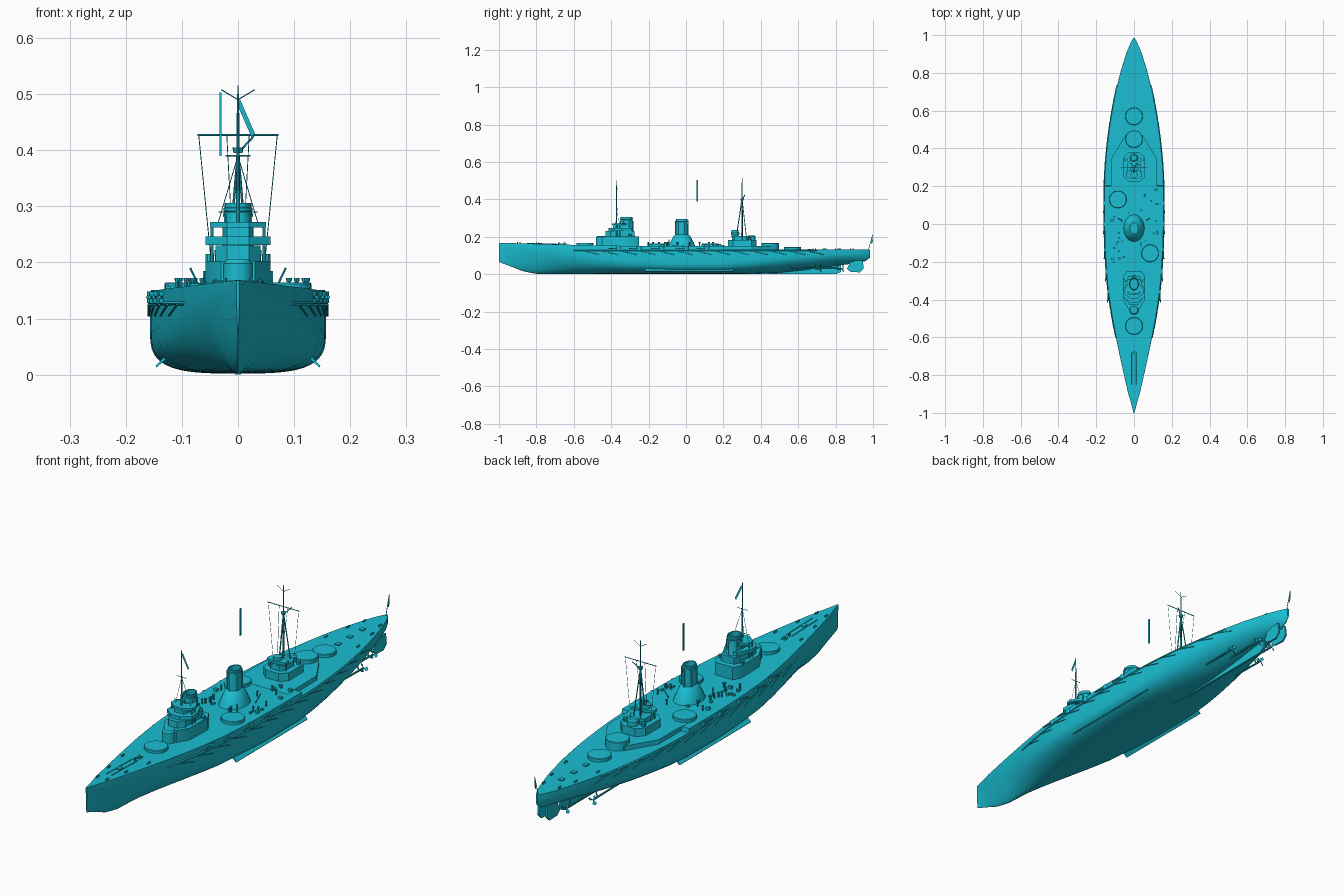
import bpy, bmesh, math, random
from mathutils import Vector, Matrix

if "Cube" in bpy.data.objects:
    bpy.data.objects.remove(bpy.data.objects["Cube"])

random.seed(4)
MAT = bpy.data.materials.new("ship_cyan")
MAT.diffuse_color = (0.01, 0.52, 0.65, 1)
MAT.use_nodes = True
MAT.node_tree.nodes["Principled BSDF"].inputs["Base Color"].default_value = MAT.diffuse_color


def make(name, bm, smooth=True):
    bmesh.ops.recalc_face_normals(bm, faces=bm.faces)
    me = bpy.data.meshes.new(name)
    bm.to_mesh(me)
    bm.free()
    ob = bpy.data.objects.new(name, me)
    bpy.context.collection.objects.link(ob)
    me.materials.append(MAT)
    if smooth:
        bpy.ops.object.select_all(action='DESELECT')
        ob.select_set(True)
        bpy.context.view_layer.objects.active = ob
        bpy.ops.object.shade_smooth_by_angle(angle=math.radians(32))
    return ob


def loft(bm, rings):
    vs = [[bm.verts.new(p) for p in r] for r in rings]
    n = len(vs[0])
    for a, b in zip(vs, vs[1:]):
        for i in range(n):
            bm.faces.new((a[i], a[(i + 1) % n], b[(i + 1) % n], b[i]))
    bm.faces.new(vs[0])
    bm.faces.new(vs[-1])


def prism(bm, pts, z0, z1):
    loft(bm, [[(x, y, z) for x, y in pts] for z in (z0, z1)])


def sym(right):
    # mirror a right-hand outline across x = 0
    return right + [(-x, y) for x, y in reversed(right)]


def box(bm, x, y, z0, z1, hx, hy):
    prism(bm, [(x - hx, y - hy), (x + hx, y - hy), (x + hx, y + hy), (x - hx, y + hy)], z0, z1)


def drum(bm, x, y, prof, sy=1, n=24):
    # stacked rings: prof is a list of (radius, z)
    loft(bm, [[(x + r * math.cos(2 * math.pi * i / n), y + sy * r * math.sin(2 * math.pi * i / n), z)
               for i in range(n)] for r, z in prof])


def rod(bm, p, q, r, r2=None, n=6):
    p, q = Vector(p), Vector(q)
    d = q - p
    m = Matrix.Translation((p + q) / 2) @ d.to_track_quat('Z', 'Y').to_matrix().to_4x4()
    bmesh.ops.create_cone(bm, cap_ends=True, segments=n, radius1=r, radius2=r if r2 is None else r2,
                          depth=d.length, matrix=m)


def lerp(tab, y):
    if y <= tab[0][0]:
        return tab[0][1]
    for (a, u), (b, v) in zip(tab, tab[1:]):
        if y <= b:
            return u + (v - u) * (y - a) / (b - a)
    return tab[-1][1]


BEAM = [(-1, .003), (-.95, .015), (-.9, .03), (-.8, .053), (-.7, .075), (-.6, .096), (-.5, .115), (-.4, .131),
        (-.3, .143), (-.2, .15), (-.1, .155), (0, .157), (.2, .157), (.3, .153), (.4, .144), (.5, .132),
        (.6, .116), (.7, .097), (.8, .073), (.9, .042), (.95, .023), (.985, .004)]
KEEL = [(-1, .065), (-.92, .035), (-.87, .015), (-.8, .002), (.3, .002), (.5, .008), (.65, .024),
        (.8, .045), (.92, .06), (.96, .07), (.985, .09)]
FULL = [(-1, 1.3), (-.7, 1.6), (-.3, 2.8), (0, 3.4), (.2, 3.2), (.5, 2.1), (.8, 1.7), (.985, 1.5)]
SIDE = [(-1, .155), (-.7, .13), (-.3, .085), (.2, .08), (.6, .095), (.985, .11)]
DECK = [(-1, .168), (-.6, .157), (-.3, .151), (.2, .15), (.203, .133), (.6, .131), (.985, .132)]

# Hull with stepped sheer
ys = sorted({-1 + 1.985 * i / 80 for i in range(81)} | {.2, .203, -.8, .96})
rings = []
for y in ys:
    b, k, n, s, d = (lerp(t, y) for t in (BEAM, KEEL, FULL, SIDE, DECK))
    half = []
    for i in range(1, 13):
        a = math.pi / 2 * i / 12
        half.append((b * math.sin(a) ** (2 / n), y, k + (s - k) * (1 - max(0, math.cos(a)) ** (2 / n))))
    half += [(b, y, (s + d) / 2), (b * .99, y, d)]
    rings.append([(-x, y, z) for x, y, z in reversed(half)] + [(0, y, k)] + half)
bm = bmesh.new()
loft(bm, rings)
make("hull", bm)

# Raised aft deck and casemate step
bm = bmesh.new()
prism(bm, sym([(.125, .15), (.12, .22), (.118, .35), (.045, .47)]), .12, .151)
make("aft_upper_deck", bm, False)

# Skeg, twin rudders, bilge keels
bm = bmesh.new()
loft(bm, [[(x, y, z) for y, z in ((.25, .0), (.8, .0), (.83, .012), (.83, .06), (.25, .01))] for x in (-.005, .005)])
make("skeg", bm, False)
bm = bmesh.new()
for x in (-.018, .018):
    loft(bm, [[(x + w, y, z) for y, z in ((.88, .07), (.86, .03), (.88, .012), (.93, .01), (.95, .03), (.945, .075))]
              for w in (-.004, .004)])
make("rudders", bm, False)
bm = bmesh.new()
for s in (-1, 1):
    loft(bm, [[(s * x, y, z) for x, z in ((.125, .03), (.145, .013), (.147, .016), (.128, .035))]
              for y in (-.22, .25)])
make("bilge_keels", bm, False)

# Propeller shafts and screws
bm = bmesh.new()
for s in (-1, 1):
    for x, y0, y1, z in ((.075, .45, .72, .03), (.035, .55, .84, .03)):
        rod(bm, (s * x, y0, z + .005), (s * x, y1, z), .004, n=8)
        rod(bm, (s * x, y1 - .03, z), (s * x * .8, y1 - .03, z + .04), .003)
        for k in range(3):
            a = k * 2 * math.pi / 3
            c, w = Vector((s * x, y1, z)), Vector((math.cos(a), 0, math.sin(a)))
            t = Vector((-w.z, .5, w.x)) * .008
            bm.faces.new([bm.verts.new(v) for v in (c, c + w * .015 - t, c + w * .023, c + w * .015 + t)])
make("shafts_and_propellers", bm)

# Barbettes
bm = bmesh.new()
for x, y, z in ((0, -.54, .168), (-.085, .13, .164), (.085, -.155, .164), (0, .45, .167), (0, .57, .145)):
    drum(bm, x, y, [(.046, .12), (.046, z - .002), (.044, z)], n=32)
make("barbettes", bm)

# Casemate guns, net shelf and net booms along the sides
guns, nets = bmesh.new(), bmesh.new()
for s in (-1, 1):
    for y in (-.36, -.25, -.13, .0, .11):
        b = lerp(BEAM, y)
        drum(guns, s * (b - .012), y, [(.017, .128), (.017, .148)], n=12)
        rod(guns, (s * b, y, .138), (s * (b + .004), y - .055, .138), .003, n=8)
    for y in [-.55 + .1 * i for i in range(13)]:
        p, q = ((s * (lerp(BEAM, v) + .003), v, z) for v, z in ((y, .125), (y + .085, .105)))
        rod(nets, p, q, .0018)
    run = [-.6 + .065 * i for i in range(21)]
    for a, c in zip(run, run[1:]):
        rod(nets, (s * lerp(BEAM, a), a, .127), (s * lerp(BEAM, c), c, .127), .0035, n=4)
make("casemate_guns", guns)
make("torpedo_net_gear", nets, False)

# Forward superstructure with conning tower and bridge platforms
bm = bmesh.new()
prism(bm, sym([(.03, -.45), (.058, -.40), (.058, -.28), (.04, -.25)]), .148, .203)
prism(bm, sym([(.02, -.43), (.04, -.405), (.04, -.30), (.03, -.275)]), .2, .23)
drum(bm, 0, -.455, [(.026, .148), (.026, .198), (.02, .205)], n=16)
prism(bm, sym([(.02, -.415), (.058, -.385), (.058, -.35), (.03, -.29)]), .231, .246)
prism(bm, sym([(.02, -.395), (.05, -.37), (.05, -.345), (.025, -.31)]), .262, .272)
prism(bm, sym([(.02, -.39), (.028, -.37), (.028, -.33)]), .244, .264)
for s in (-1, 1):
    for y in (-.37, -.352):
        rod(bm, (s * .046, y, .2), (s * .046, y, .265), .003)
    rod(bm, (s * .05, -.3, .203), (s * .05, -.3, .215), .008, n=10)
make("forward_superstructure", bm)

# Funnels with open tops
for name, y, z0, prof in (
        ("forward_funnel", -.318, .2, [(.036, .2), (.026, .235), (.024, .29), (.026, .292), (.026, .297), (.024, .298),
                                       (.024, .306), (.02, .306), (.02, .285)]),
        ("aft_funnel", -.022, .148, [(.056, .148), (.05, .165), (.034, .205), (.025, .212), (.024, .28), (.027, .282),
                                     (.027, .287), (.024, .288), (.024, .295), (.02, .295), (.02, .27)])):
    bm = bmesh.new()
    drum(bm, 0, y, prof, 1.3)
    for i in range(6):
        a = math.pi / 3 * (i + .5)
        x, v = .026 * math.cos(a), y + .034 * math.sin(a)
        rod(bm, (x, v, z0 + .02), (x, v, .285), .0025)
    make(name, bm)

# Aft superstructure
bm = bmesh.new()
prism(bm, sym([(.03, .225), (.058, .25), (.058, .35), (.03, .378)]), .148, .184)
prism(bm, sym([(.02, .245), (.035, .26), (.035, .32), (.02, .335)]), .18, .205)
prism(bm, sym([(.02, .24), (.042, .25), (.042, .275), (.02, .285)]), .212, .222)
drum(bm, 0, .262, [(.018, .2), (.018, .236)], n=16)
drum(bm, 0, .35, [(.022, .18), (.022, .203), (.015, .208)], n=16)
for s in (-1, 1):
    drum(bm, s * .042, .34, [(.009, .184), (.009, .2)], n=10)
    rod(bm, (s * .038, .262, .184), (s * .038, .262, .213), .003)
make("aft_superstructure", bm)

# Fore mast with yard and pennant
bm = bmesh.new()
rod(bm, (0, -.372, .24), (0, -.372, .5), .004, .0015, 8)
rod(bm, (-.022, -.372, .39), (.022, -.372, .39), .0012)
rod(bm, (-.035, -.372, .29), (.035, -.372, .29), .0012)
for s in (-1, 1):
    rod(bm, (0, -.372, .39), (s * .035, -.36, .272), .0008, n=4)
loft(bm, [[(x + w, y, z) for x, y, z in ((.003, -.37, .49), (.029, -.365, .43), (.024, -.365, .424), (.0, -.37, .478))]
          for w in (0, .001)])
make("fore_mast", bm)

# Main tripod mast with yards, gaffs and rigging
bm = bmesh.new()
rod(bm, (0, .3, .18), (0, .3, .49), .005, .002, 8)
for s in (-1, 1):
    rod(bm, (0, .3, .4), (s * .018, .325, .18), .0022)
    rod(bm, (0, .3, .49), (s * .03, .3, .508), .001, n=4)
    rod(bm, (s * .07, .3, .427), (s * .046, .3, .184), .0008, n=4)
    rod(bm, (s * .02, .3, .427), (s * .008, .27, .2), .0008, n=4)
rod(bm, (0, .3, .48), (0, .3, .515), .001)
rod(bm, (-.072, .3, .427), (.072, .3, .427), .0018)
rod(bm, (0, .3, .4), (0, .272, .22), .0025)
rod(bm, (0, .3, .395), (.028, .315, .425), .002)
drum(bm, 0, .3, [(.008, .395), (.01, .405)], n=10)
make("main_mast", bm)

# Hanging signal pennant and stern flag staff
bm = bmesh.new()
box(bm, -.031, .06, .39, .503, .0018, .004)
make("signal_pennant", bm, False)
bm = bmesh.new()
rod(bm, (0, .975, .13), (0, .998, .212), .0015)
loft(bm, [[(w, y, z) for y, z in ((.997, .208), (.999, .175), (.992, .16), (.988, .178))] for w in (-.001, .001)])
make("stern_flag", bm, False)

# Cranes, vents, hatches, bollards and the anchor chain
bm = bmesh.new()
for s in (-1, 1):
    rod(bm, (s * .066, .02, .15), (s * .085, .03, .19), .002)
    rod(bm, (s * .06, -.09, .15), (s * .06, -.09, .185), .003)
    for y in (-.9, -.8, -.68, .68, .8, .88):
        b, z = lerp(BEAM, y) * .75, lerp(DECK, y)
        for k in (0, .012):
            drum(bm, s * b, y + k, [(.003, z - .002), (.003, z + .007)], n=8)
    rod(bm, (s * .012, -.85, .165), (s * .012, -.68, .161), .0016, n=4)
    for i in range(26):
        x, y = random.uniform(.035, .125), random.uniform(-.22, .2)
        if math.hypot(s * x + .085, y - .13) < .058 or math.hypot(s * x - .085, y + .155) < .058 or \
                math.hypot(x, (y + .022) / 1.3) < .06:
            continue
        if i % 2:
            box(bm, s * x, y, .148, random.uniform(.155, .163), random.uniform(.003, .008), .006)
        else:
            drum(bm, s * x, y, [(.003, .148), (.003, .165), (.005, .168), (.005, .172)], n=8)
for y in (-.78, -.65, .66, .74, .82):
    box(bm, 0, y, .128, lerp(DECK, y) + .005, .009, .01)
for y in (-.7, -.67):
    drum(bm, 0, y + .02, [(.006, .15), (.004, .165), (.006, .169)], n=10)
make("deck_fittings", bm)
